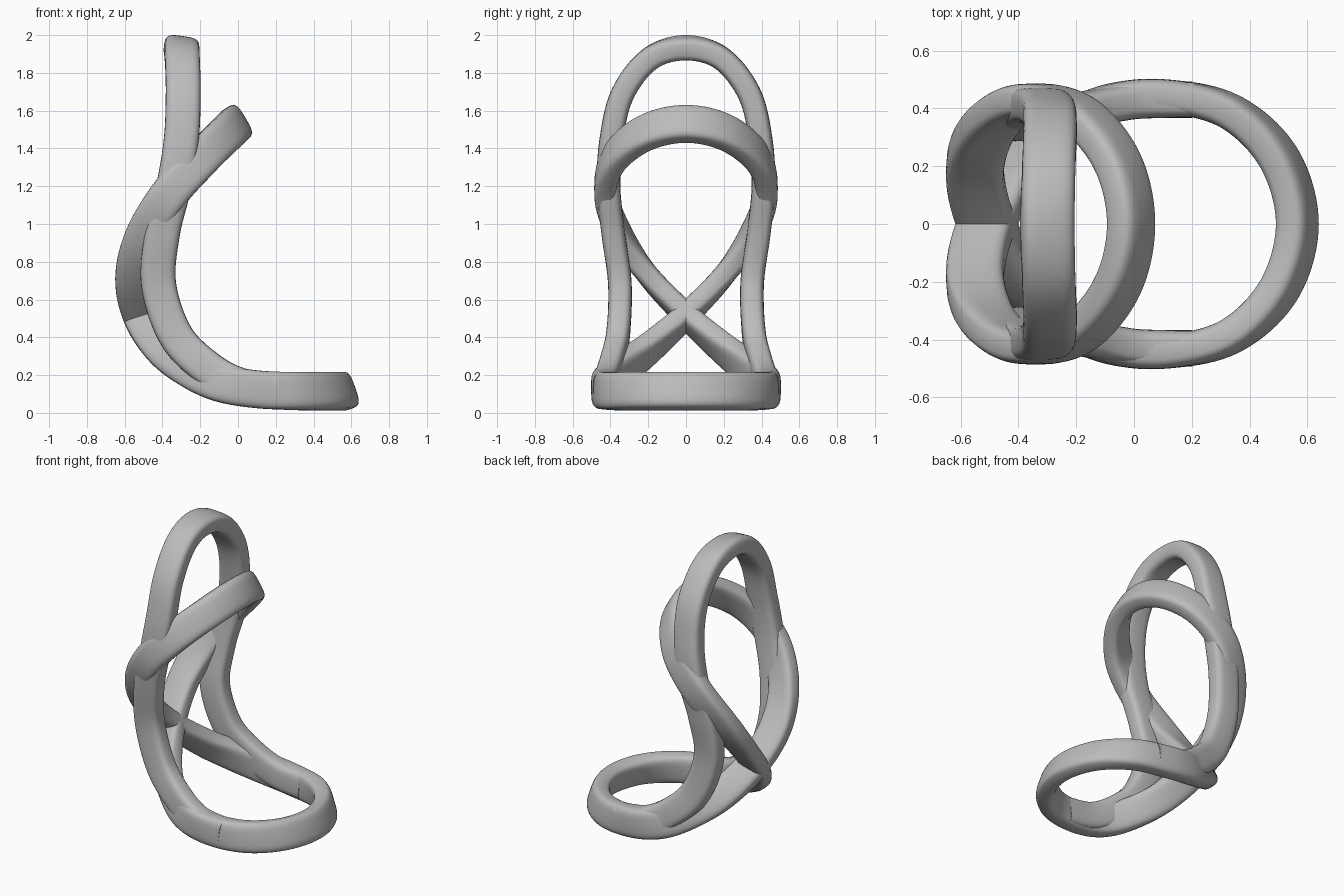
import bpy, bmesh, math
from mathutils import Vector

cube = bpy.data.objects.get("Cube")
if cube:
    bpy.data.objects.remove(cube, do_unlink=True)

grey = bpy.data.materials.new("plain grey")
grey.use_nodes = True
grey.diffuse_color = (0.5, 0.5, 0.5, 1)
grey.node_tree.nodes["Principled BSDF"].inputs["Base Color"].default_value = (0.5, 0.5, 0.5, 1)

SIDES, STEPS = 28, 10


def mirrored(p):
    """Reflect a (centre, width direction) station across y = 0."""
    return tuple((x, -y, z) for x, y, z in p)


def spline(a, b, c, d, t):
    return 0.5 * (2 * b + (c - a) * t + (2 * a - 5 * b + 4 * c - d) * t ** 2
                  + (3 * b - a - 3 * c + d) * t ** 3)


def band(name, stations, closed, width, thick):
    """Sweep a rounded-rectangle section along a smooth path."""
    pts = [(Vector(p), Vector(w).normalized()) for p, w in stations]
    n = len(pts)
    at = (lambda i: pts[i % n]) if closed else (lambda i: pts[min(max(i, 0), n - 1)])
    path = []
    for i in range(n if closed else n - 1):
        four = [at(i + k) for k in (-1, 0, 1, 2)]
        for s in range(STEPS):
            path.append([spline(*[q[j] for q in four], s / STEPS) for j in (0, 1)])
    if not closed:
        path.append(pts[-1])

    bm = bmesh.new()
    rings, m = [], len(path)
    for i, (c, w) in enumerate(path):
        nxt = path[(i + 1) % m] if closed else path[min(i + 1, m - 1)]
        prv = path[i - 1] if closed else path[max(i - 1, 0)]
        tan = (nxt[0] - prv[0]).normalized()
        w = (w - tan * w.dot(tan)).normalized()
        side = tan.cross(w)
        ring = []
        for k in range(SIDES):
            a = 2 * math.pi * k / SIDES
            u, v = math.cos(a), math.sin(a)
            u, v = [math.copysign(abs(e) ** 0.55, e) for e in (u, v)]
            ring.append(bm.verts.new(c + w * u * width / 2 + side * v * thick / 2))
        rings.append(ring)
    for i in range(m if closed else m - 1):
        r, q = rings[i], rings[(i + 1) % m]
        for k in range(SIDES):
            j = (k + 1) % SIDES
            bm.faces.new((r[k], r[j], q[j], q[k]))
    if not closed:
        bm.faces.new(rings[0])
        bm.faces.new(rings[-1])
    bmesh.ops.recalc_face_normals(bm, faces=bm.faces)
    mesh = bpy.data.meshes.new(name)
    bm.to_mesh(mesh)
    bm.free()
    mesh.materials.append(grey)
    obj = bpy.data.objects.new(name, mesh)
    bpy.context.collection.objects.link(obj)
    bpy.ops.object.select_all(action="DESELECT")
    obj.select_set(True)
    bpy.context.view_layer.objects.active = obj
    bpy.ops.object.shade_smooth_by_angle(angle=math.radians(40))


# Folded figure-eight: base ring, rear crossing, lower arch
half = [
    ((0.565, 0, 0.115), (-0.33, 0, 0.94)),
    ((0.5, 0.23, 0.115), (-0.28, -0.1, 0.95)),
    ((0.33, 0.39, 0.115), (-0.1, -0.1, 1)),
    ((0.1, 0.442, 0.125), (0.05, 0, 1)),
    ((-0.1, 0.42, 0.16), (0.25, 0, 0.95)),
    ((-0.26, 0.33, 0.235), (0.47, 0, 0.88)),
    ((-0.4, 0.19, 0.345), (0.75, 0, 0.6)),
    ((-0.51, 0, 0.515), (0.95, 0, 0.3)),
    ((-0.55, -0.19, 0.715), (0.99, 0, 0.05)),
    ((-0.5, -0.34, 0.93), (0.88, 0, -0.45)),
    ((-0.37, -0.425, 1.15), (0.74, 0, -0.67)),
    ((-0.2, -0.385, 1.34), (0.66, 0, -0.75)),
    ((-0.06, -0.22, 1.48), (0.55, 0, -0.83)),
    ((-0.01, 0, 1.53), (0.5, 0, -0.85)),
]
band("folded_loop", half + [mirrored(p) for p in half[-2:0:-1]], True, 0.2, 0.118)

# Tall arch with legs that blend into the base ring
leg = [
    ((0.2, 0.43, 0.12), (0, 0, 1)),
    ((0, 0.425, 0.15), (0.2, 0, 0.95)),
    ((-0.17, 0.395, 0.245), (0.5, 0, 0.85)),
    ((-0.33, 0.36, 0.41), (0.8, 0, 0.5)),
    ((-0.42, 0.35, 0.68), (1, 0, 0.1)),
    ((-0.4, 0.385, 0.95), (0.95, 0, -0.2)),
    ((-0.34, 0.41, 1.2), (0.95, 0, -0.2)),
    ((-0.3, 0.395, 1.45), (1, 0, -0.1)),
    ((-0.29, 0.335, 1.69), (1, 0, 0)),
    ((-0.295, 0.19, 1.875), (1, 0, -0.05)),
    ((-0.3, 0, 1.933), (1, 0, -0.15)),
]
band("tall_arch", leg + [mirrored(p) for p in leg[-2::-1]], False, 0.185, 0.125)
